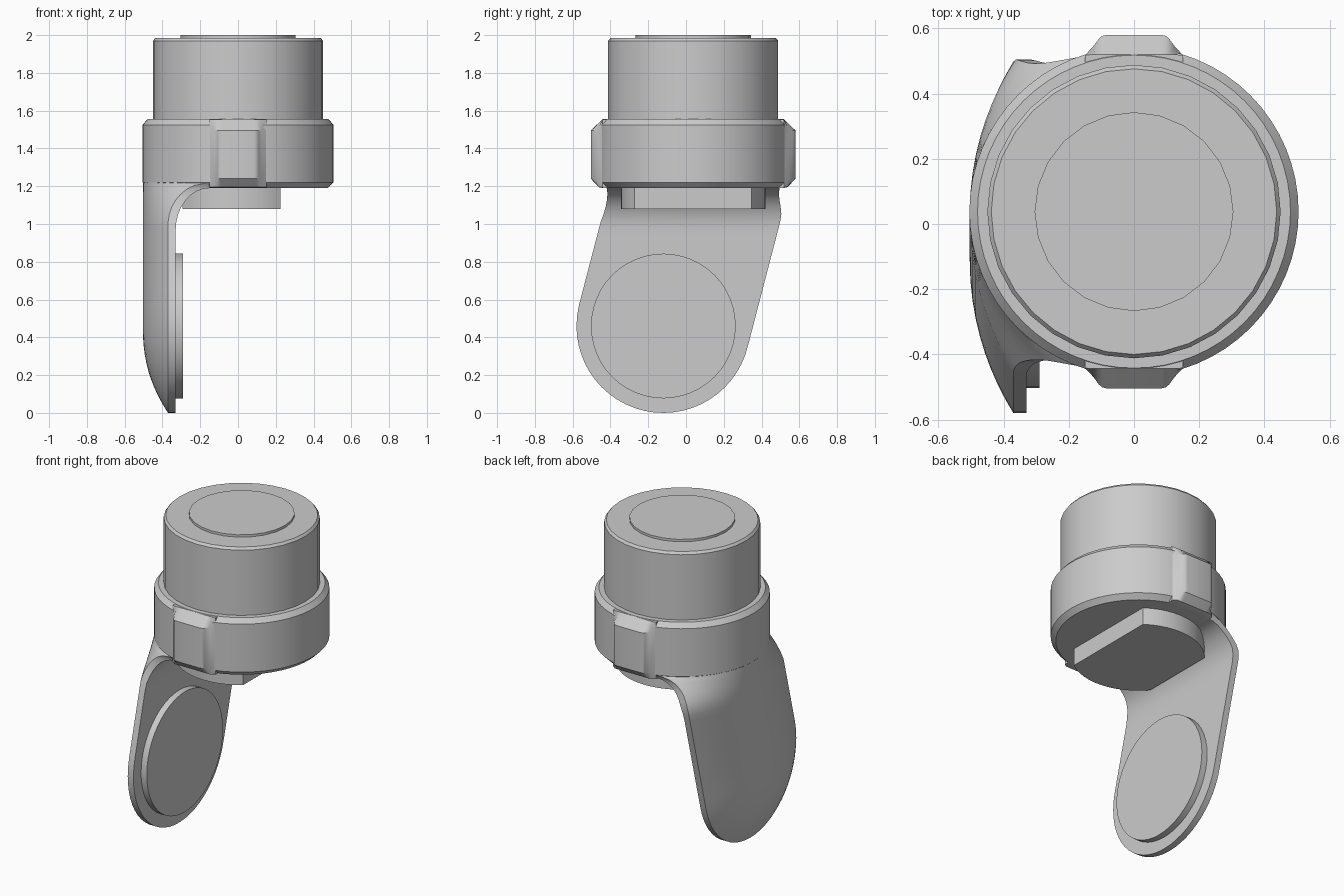
import bpy, bmesh
from math import sin, cos, pi, sqrt, acos, atan, radians

if "Cube" in bpy.data.objects:
    bpy.data.objects.remove(bpy.data.objects["Cube"])

CY = 0.038  # y of the round body's axis


def loft(name, rings):
    """Skin a list of equal-length closed rings and cap both ends."""
    bm = bmesh.new()
    rows = [[bm.verts.new(p) for p in ring] for ring in rings]
    n = len(rows[0])
    for a, b in zip(rows, rows[1:]):
        for i in range(n):
            j = (i + 1) % n
            bm.faces.new((a[i], a[j], b[j], b[i]))
    bm.faces.new(rows[0])
    bm.faces.new(rows[-1])
    bmesh.ops.remove_doubles(bm, verts=bm.verts, dist=0.0005)
    bmesh.ops.recalc_face_normals(bm, faces=bm.faces)
    me = bpy.data.meshes.new(name)
    bm.to_mesh(me)
    bm.free()
    ob = bpy.data.objects.new(name, me)
    bpy.context.collection.objects.link(ob)
    bpy.ops.object.select_all(action='DESELECT')
    ob.select_set(True)
    bpy.context.view_layer.objects.active = ob
    bpy.ops.object.shade_smooth_by_angle(angle=radians(30))
    return ob


def turned(name, profile, n):
    """Vertical turned part from (radius, z) pairs."""
    return loft(name, [[(r * cos(2 * pi * i / n), CY + r * sin(2 * pi * i / n), z)
                        for i in range(n)] for r, z in profile])


# round body, top disc and collar
turned("upper_body", [(.45, 1.5), (.45, 1.97), (.438, 1.985)], 32)
turned("top_disc", [(.305, 1.95), (.305, 2.0)], 24)
turned("collar", [(.475, 1.19), (.505, 1.22), (.505, 1.525), (.48, 1.555)], 64)

# raised lugs on the front and back of the collar
half = [(.15, .48), (.125, .507), (.108, .53), (.098, .539), (.085, .542)]
outline = [(.15, .3)] + half + [(-x, y) for x, y in reversed(half)] + [(-.15, .3)]
for label, side in (("front", -1), ("back", 1)):
    loft(label + "_lug", [[(x, CY + side * min(y, cap), z) for x, y in outline]
                          for z, cap in ((1.19, .475), (1.195, .5), (1.24, .542), (1.495, .542), (1.553, .482))])

# plug under the collar: disc with two flats
R = .383
a0, a1 = acos(.225 / R), acos(-.295 / R)
arc = [a0 + (a1 - a0) * i / 12 for i in range(13)]
plug = [(R * cos(a), R * sin(a)) for a in arc]
plug += [(x, -y) for x, y in reversed(plug)]
loft("plug", [[(x, CY + y, z) for x, y in plug] for z in (1.08, 1.25)])

# paddle hanging from the collar: rounded end, domed outside, filleted top
PC, PZ, PR, TILT = -.12, .46, .46, .26
PHI = atan(TILT)


def edge(z, side):
    """Horizontal position of the slanted pill outline."""
    if z < PZ - side * PR * sin(PHI):
        return PC + side * sqrt(max(0, PR ** 2 - (z - PZ) ** 2))
    return min(PC + TILT * (z - PZ), CY) + side * PR / cos(PHI)


def fillet(z, start, width):
    t = min(1, max(0, (z - start) / .22))
    return -.15 - width * sqrt(1 - t * t)


def section(z):
    xi, xr = fillet(z, .97, .18), fillet(z, 1.0, .22)
    yl, yr = edge(z, -1), edge(z, 1)
    yc, h = (yl + yr) / 2, (yr - yl) / 2
    t = min(1, max(0, (z - 1.0) / .45))
    t = t * t * (3 - 2 * t)
    h += t * (sqrt(.503 ** 2 - xr ** 2) - h)
    sag = xr + .504
    if z < PZ:
        sag *= 1 - ((PZ - z) / PZ) ** 2.3
    sag = max(sag, 1e-5)
    rad = (h * h + sag * sag) / (2 * sag)
    pts = []
    for i in range(25):
        u = sin(pi * (i / 24 - .5))
        pts.append((xr - sag + rad - sqrt(max(0, rad ** 2 - (h * u) ** 2)), yc + h * u, z))
    return pts + [(xi, yc + h, z), (xi, yc - h, z)]


levels = [PZ * (1 - cos(pi / 2 * i / 14)) for i in range(15)]
levels += [.52, .576, .66, .75, .85, .92, .97]
levels += [.97 + .22 * sin(pi / 2 * i / 8) for i in range(1, 9)]
levels += [1.205, 1.22, 1.3, 1.4, 1.5]
loft("paddle", [section(z) for z in levels])

# round pad on the paddle's inner face
loft("pad", [[(x, PC + .383 * cos(2 * pi * i / 48), PZ + .383 * sin(2 * pi * i / 48))
              for i in range(48)] for x in (-.35, -.29)])
